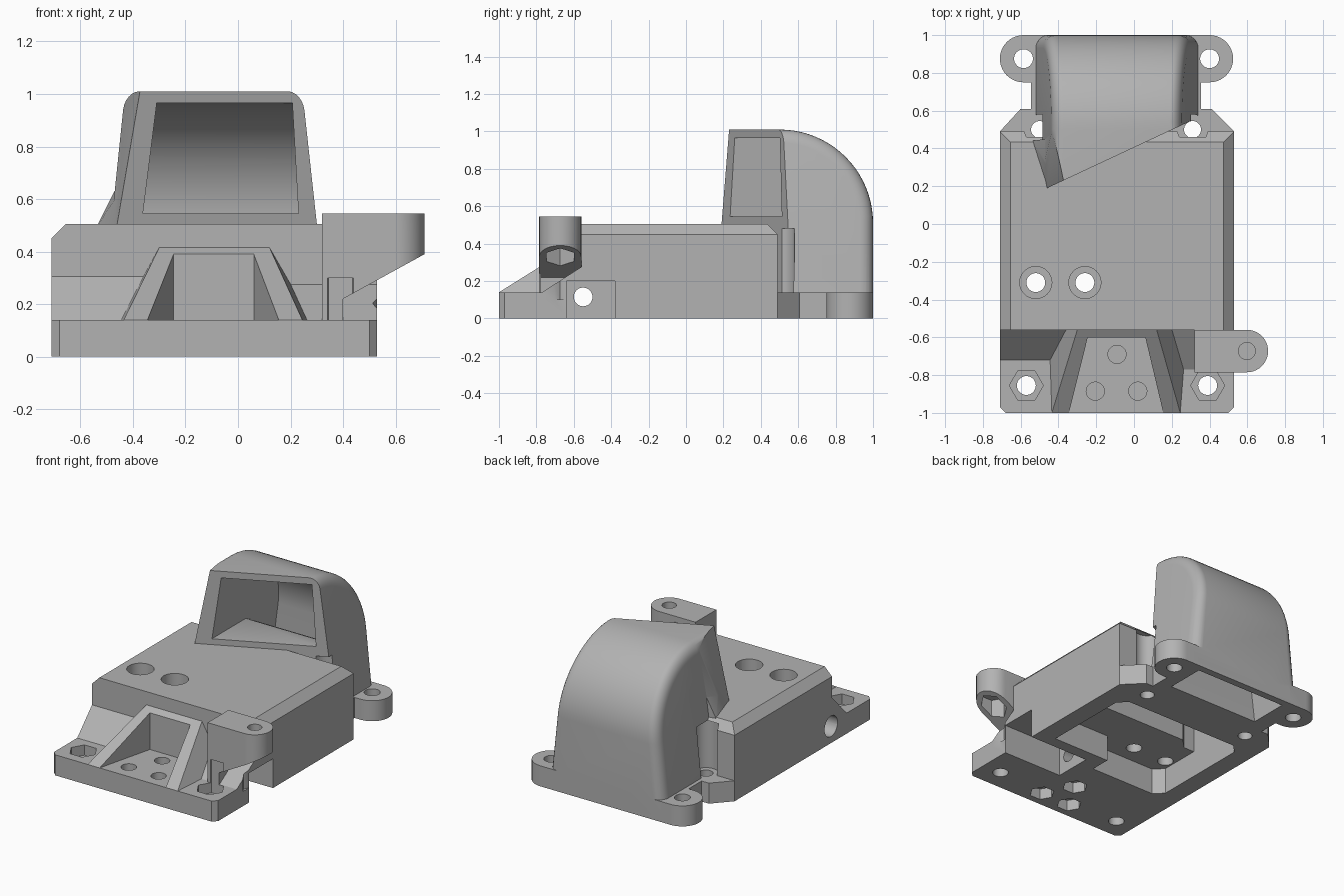
import bpy, bmesh, math
from mathutils import Vector

if "Cube" in bpy.data.objects:
    bpy.data.objects.remove(bpy.data.objects["Cube"])

grey = bpy.data.materials.new("plain grey")
grey.use_nodes = True
grey.diffuse_color = (0.45, 0.45, 0.45, 1)
grey.node_tree.nodes["Principled BSDF"].inputs["Base Color"].default_value = (0.45, 0.45, 0.45, 1)


def finish(bm, name):
    bmesh.ops.recalc_face_normals(bm, faces=bm.faces)
    mesh = bpy.data.meshes.new(name)
    bm.to_mesh(mesh)
    bm.free()
    mesh.materials.append(grey)
    ob = bpy.data.objects.new(name, mesh)
    bpy.context.collection.objects.link(ob)
    return ob


def prism_bm(points, lo, hi, axis="z"):
    place = {"x": lambda a, b: (lo, a, b), "y": lambda a, b: (a, lo, b), "z": lambda a, b: (a, b, lo)}[axis]
    bm = bmesh.new()
    face = bm.faces.new([bm.verts.new(place(a, b)) for a, b in points])
    new = bmesh.ops.extrude_face_region(bm, geom=[face])["geom"]
    step = Vector([hi - lo if axis == k else 0 for k in "xyz"])
    bmesh.ops.translate(bm, vec=step, verts=[g for g in new if isinstance(g, bmesh.types.BMVert)])
    return bm


def prism(name, points, lo, hi, axis="z"):
    return finish(prism_bm(points, lo, hi, axis), name)


def box(name, x0, x1, y0, y1, z0, z1):
    return prism(name, [(x0, y0), (x1, y0), (x1, y1), (x0, y1)], z0, z1)


def arc(cx, cy, r, start, end, n):
    return [(cx + r * math.cos(math.radians(start + (end - start) * i / n)),
             cy + r * math.sin(math.radians(start + (end - start) * i / n))) for i in range(n + 1)]


def peg(name, a, b, r, lo, hi, axis="z", sides=32):
    return prism(name, arc(a, b, r, 0, 360, sides)[:-1], lo, hi, axis)


def hull(name, points):
    bm = bmesh.new()
    for p in points:
        bm.verts.new(p)
    bmesh.ops.convex_hull(bm, input=bm.verts)
    bmesh.ops.dissolve_limit(bm, angle_limit=0.01, verts=bm.verts, edges=bm.edges)
    return finish(bm, name)


def combine(target, tool, operation="DIFFERENCE"):
    mod = target.modifiers.new("combine", "BOOLEAN")
    mod.operation, mod.solver, mod.object = operation, "EXACT", tool
    bpy.context.view_layer.objects.active = target
    bpy.ops.object.modifier_apply(modifier=mod.name)
    bpy.data.objects.remove(tool)


def taper(bm, ref, low, high):
    # low and high: (height, left edge, right edge)
    for v in bm.verts:
        t = (v.co.z - low[0]) / (high[0] - low[0])
        a = low[1] + (high[1] - low[1]) * t
        b = low[2] + (high[2] - low[2]) * t
        v.co.x = (a + b) / 2 + v.co.x / ref * (b - a) / 2


# main housing with chamfered top edges on the sides and back
bm = prism_bm([(-.71, -.56), (.53, -.56), (.53, .49), (-.71, .49)], 0, .505)
rim = [e for e in bm.edges if min(v.co.z for v in e.verts) > .5
       and max(v.co.y for v in e.verts) > 0]
bmesh.ops.bevel(bm, geom=rim, offset=.055, segments=1, affect="EDGES")
housing = finish(bm, "housing")

# front foot, rear floor and rear mounting ears
parts = [
    prism("front_foot", [(-.71, -.5), (-.71, -.97), (-.68, -1), (.5, -1), (.53, -.97), (.53, -.5)], 0, .14),
    prism("rear_floor", [(-.71, .4), (.53, .4), (.53, .49), (.41, .61), (.355, .61), (.355, .8),
                         (-.545, .8), (-.545, .61), (-.6, .61), (-.71, .49)], 0, .14),
    prism("rear_ears", arc(.4, .875, .125, -90, 90, 20) + arc(-.585, .875, .125, 90, 270, 20), 0, .14),
    # ramps either side of the front bracket
    prism("right_ramp", [(-.72, .14), (-.72, .1), (-.5, .1), (-.5, .305), (-.56, .305)], -.71, -.3, "x"),
    prism("left_ramp", [(-.77, .14), (-.77, .1), (-.5, .1), (-.5, .275), (-.56, .275)], .15, .53, "x"),
    hull("front_bracket", [(-.435, -1, .14), (.245, -1, .14), (-.435, -1, .1), (.245, -1, .1),
                           (-.45, -.54, .14), (.28, -.54, .14), (-.45, -.54, .1), (.28, -.54, .1),
                           (-.3, -.56, .415), (.12, -.56, .415), (-.3, -.54, .415), (.12, -.54, .415)]),
]

# side arm with a sloped underside
arm = prism("side_arm", [(.32, -.785)] + arc(.5975, -.6725, .1125, -90, 90, 20) + [(.32, -.56), (.32, -.6)], .1, .545)
combine(arm, prism("arm_slope", [(.4, -.1), (.4, .22), (.85, .467), (.85, -.1)], -1, 0, "y"))
parts.append(arm)

# curved hood: extruded side profile, rounded rims, tapered upwards
bm = prism_bm([(0, .03), (1, .03)] + arc(.5, .51, .5, 0, 90, 20) + [(0, 1.01)], -.43, .43, "x")
rims = [e for e in bm.edges if abs(e.verts[0].co.x - e.verts[1].co.x) < .001]
bmesh.ops.bevel(bm, geom=rims, offset=.07, segments=6, profile=.5, affect="EDGES")
taper(bm, .43, (.14, -.52, .34), (1.01, -.43, .245))


def slice_off(bm, a, b, c, outside):
    a, b, c = Vector(a), Vector(b), Vector(c)
    normal = (b - a).cross(c - a)
    if normal.dot(Vector(outside) - a) < 0:
        normal.negate()
    bmesh.ops.bisect_plane(bm, geom=bm.verts[:] + bm.edges[:] + bm.faces[:], plane_co=a,
                           plane_no=normal.normalized(), clear_outer=True)
    bmesh.ops.holes_fill(bm, edges=[e for e in bm.edges if e.is_boundary])


slice_off(bm, (-.46, .19, .5), (.31, .55, .5), (.31, .55, 1), (0, -1, .5))
slice_off(bm, (-.46, .19, .505), (-.375, .23, 1), (-.43, .5, 1), (-2, .3, .7))
parts.append(finish(bm, "hood"))
parts.append(hull("hood_flare", [(-.46, .19, .49), (-.54, .44, .49), (-.47, .45, .63),
                                 (-.41, .214, .69), (-.32, .256, .49), (-.4, .45, .49)]))

for part in parts:
    combine(housing, part, "UNION")

# duct from the hood window down through the rear floor
bm = prism_bm([(0, .545), (.6, .545), (.65, .52), (.68, .46), (.68, -.05), (.95, -.05)]
              + arc(.5, .51, .455, 0, 90, 20) + [(0, .965)], -1, 1, "x")
taper(bm, 1, (0, -.43, .26), (1, -.305, .205))
cuts = [finish(bm, "duct")]

# front bracket pocket, side slot, underside cavities
cuts += [
    prism("bracket_pocket", [(-.357, -1.05), (.167, -1.05), (.06, -.6), (-.245, -.6)], .14, .6),
    box("side_slot", .08, .6, -.64, -.38, -.1, .2),
    prism("shallow_cavity", [(-.58, -.38), (-.52, -.44), (-.03, -.44), (-.03, -.3), (.4, -.3),
                             (.4, .3), (.34, .36), (-.52, .36), (-.58, .3)], -.1, .18),
    prism("deep_cavity", [(-.58, -.1), (-.5, -.1), (-.43, -.03), (.4, -.03), (.4, .3), (.34, .36),
                          (-.52, .36), (-.58, .3)], .1, .44),
    peg("cross_hole", -.55, .115, .05, -.8, .2, "x"),
    peg("cross_bore", -.55, .115, .07, -.8, -.5, "x"),
    peg("arm_hole", .5975, -.6725, .045, .45, .7),
    peg("arm_nut", .5975, -.6725, .085, .1, .42, sides=6),
]

# screw and nut holes
for x in (-.57, .39):
    cuts.append(peg("foot_hole", x, -.855, .05, -.1, .3))
    cuts.append(peg("foot_nut", x, -.855, .09, .07, .3, sides=6))
for x, y in ((-.09, -.69), (-.205, -.885), (.02, -.885)):
    cuts.append(peg("pocket_hole", x, y, .048, .09, .138 + .02))
    cuts.append(peg("pocket_nut", x, y, .08, -.1, .075, sides=6))
for x in (-.52, -.26):
    cuts.append(peg("top_hole", x, -.31, .05, .1, .6))
    cuts.append(peg("top_bore", x, -.31, .085, .33, .6))
for x in (-.585, .4):
    cuts.append(peg("ear_hole", x, .875, .05, -.1, .3))
for x in (-.5, .31):
    cuts.append(peg("floor_hole", x, .5, .045, -.1, .3))
    cuts.append(peg("driver_clearance", x, .5, .08, .14, .48))

for cut in cuts:
    combine(housing, cut)

# one clean material slot and smooth curves with sharp edges
housing.data.materials.clear()
housing.data.materials.append(grey)
bpy.ops.object.select_all(action="DESELECT")
housing.select_set(True)
bpy.context.view_layer.objects.active = housing
bpy.ops.object.shade_smooth_by_angle(angle=math.radians(30))
